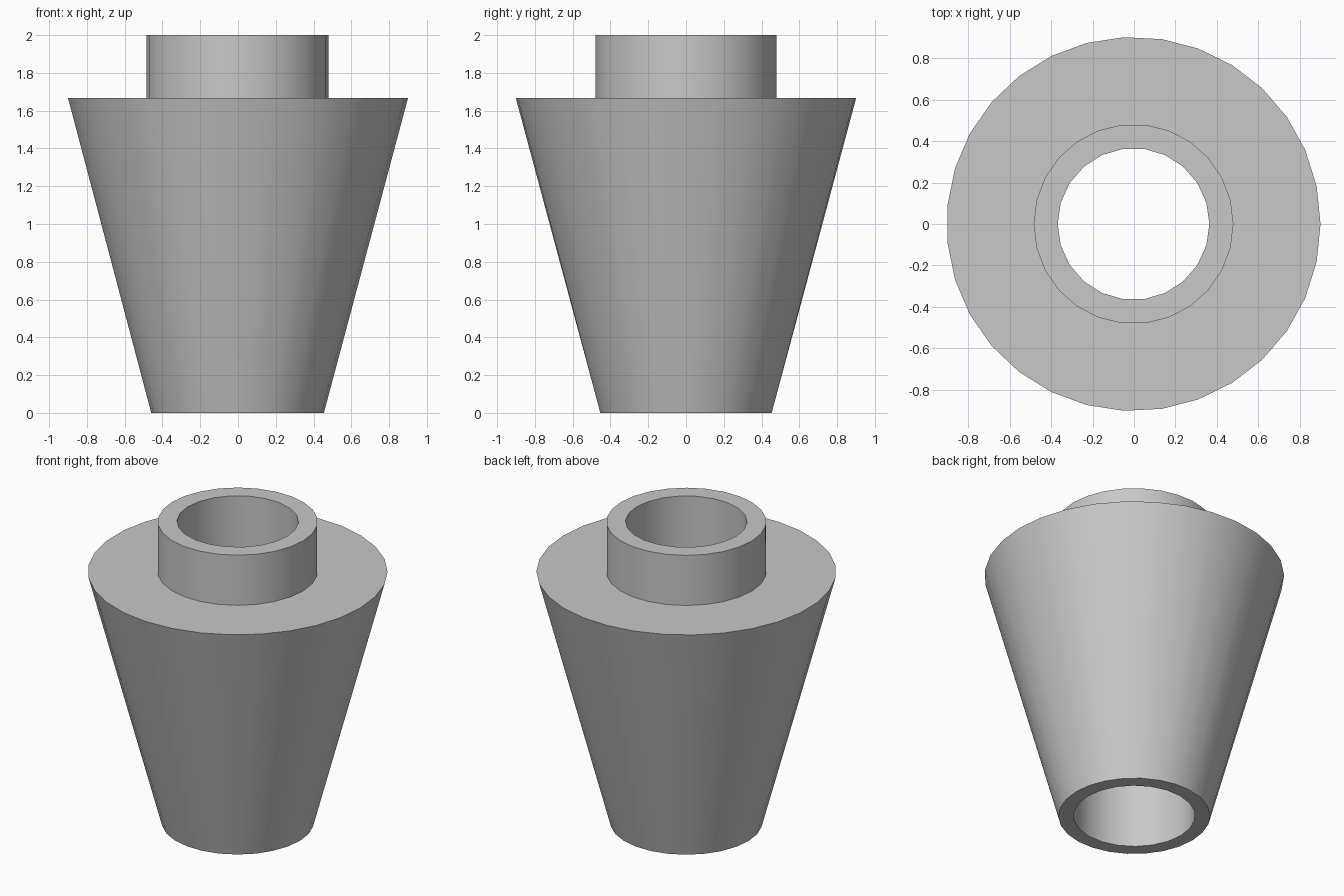
import bpy
import bmesh
from math import cos, sin, tau, radians

cube = bpy.data.objects.get("Cube")
if cube:
    bpy.data.objects.remove(cube, do_unlink=True)

CENTRE_X = -0.0023
TOP, SHOULDER = 2.0, 1.667

# Plain grey material
grey = bpy.data.materials.new("plain_grey")
grey.use_nodes = True
colour = (0.58, 0.58, 0.58, 1)
grey.diffuse_color = colour
grey.node_tree.nodes["Principled BSDF"].inputs["Base Color"].default_value = colour


def ring(bm, radius, z, sides):
    return [bm.verts.new((CENTRE_X + radius * cos(tau * i / sides),
                          radius * sin(tau * i / sides), z))
            for i in range(sides)]


def bridge(bm, a, b):
    """Join two rings, which may have different numbers of sides."""
    n, m = len(a), len(b)
    if n == m:
        for i in range(n):
            k = (i + 1) % n
            bm.faces.new((a[i], a[k], b[k], b[i]))
        return
    i = j = 0
    while i < n or j < m:
        if j == m or (i < n and (2 * i + 1) * m <= (2 * j + 1) * n):
            bm.faces.new((a[i % n], a[(i + 1) % n], b[j % m]))
            i += 1
        else:
            bm.faces.new((a[i % n], b[(j + 1) % m], b[j % m]))
            j += 1


# Closed profile: bore, foot, tapered wall, shoulder, neck and rim
profile = [
    (0.366, 0.0, 22),
    (0.457, 0.0, 26),
    (0.9023, SHOULDER, 31),
    (0.482, SHOULDER, 26),
    (0.482, TOP, 26),
    (0.366, TOP, 22),
]
bm = bmesh.new()
rings = [ring(bm, *p) for p in profile]
for k, loop in enumerate(rings):
    bridge(bm, loop, rings[(k + 1) % len(rings)])
bmesh.ops.recalc_face_normals(bm, faces=bm.faces)

mesh = bpy.data.meshes.new("tapered_sleeve")
bm.to_mesh(mesh)
bm.free()
mesh.materials.append(grey)
sleeve = bpy.data.objects.new("tapered_sleeve", mesh)
bpy.context.collection.objects.link(sleeve)

# Smooth round walls with crisp rims
bpy.context.view_layer.objects.active = sleeve
sleeve.select_set(True)
bpy.ops.object.shade_smooth_by_angle(angle=radians(35))
